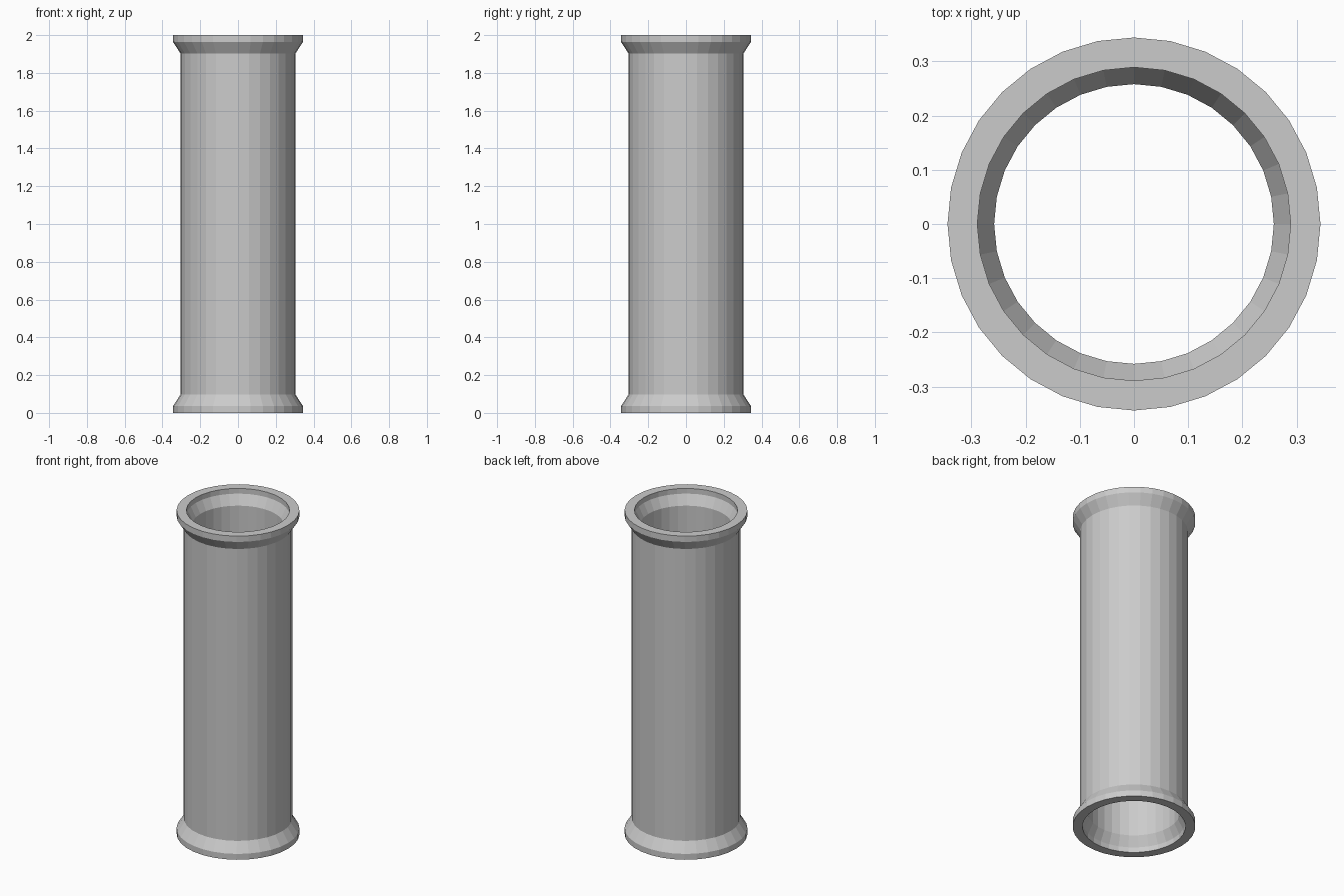
import bpy, bmesh, math

if "Cube" in bpy.data.objects:
    bpy.data.objects.remove(bpy.data.objects["Cube"])

SIDES = 32
HEIGHT = 2.0

# Half profile (radius, distance from the end): outer wall, then inner wall
outer = [(0.344, 0.0), (0.344, 0.036), (0.304, 0.098)]
inner = [(0.289, 0.0), (0.289, 0.032), (0.258, 0.092)]


def mirrored(half):
    # Repeat the flared collar at the top end
    return half + [(r, HEIGHT - z) for r, z in reversed(half)]


# Closed wall section: up the outside, down the inside
section = mirrored(outer) + mirrored(inner)[::-1]

# Revolve the section into a hollow flanged pipe
bm = bmesh.new()
rings = []
for i in range(SIDES):
    a = 2 * math.pi * i / SIDES
    rings.append([bm.verts.new((r * math.cos(a), r * math.sin(a), z)) for r, z in section])
n = len(section)
for i in range(SIDES):
    a, b = rings[i], rings[(i + 1) % SIDES]
    for j in range(n):
        k = (j + 1) % n
        bm.faces.new((a[j], b[j], b[k], a[k]))
bmesh.ops.recalc_face_normals(bm, faces=bm.faces)

mesh = bpy.data.meshes.new("flanged_pipe")
bm.to_mesh(mesh)
bm.free()
bpy.context.collection.objects.link(bpy.data.objects.new("flanged_pipe", mesh))
